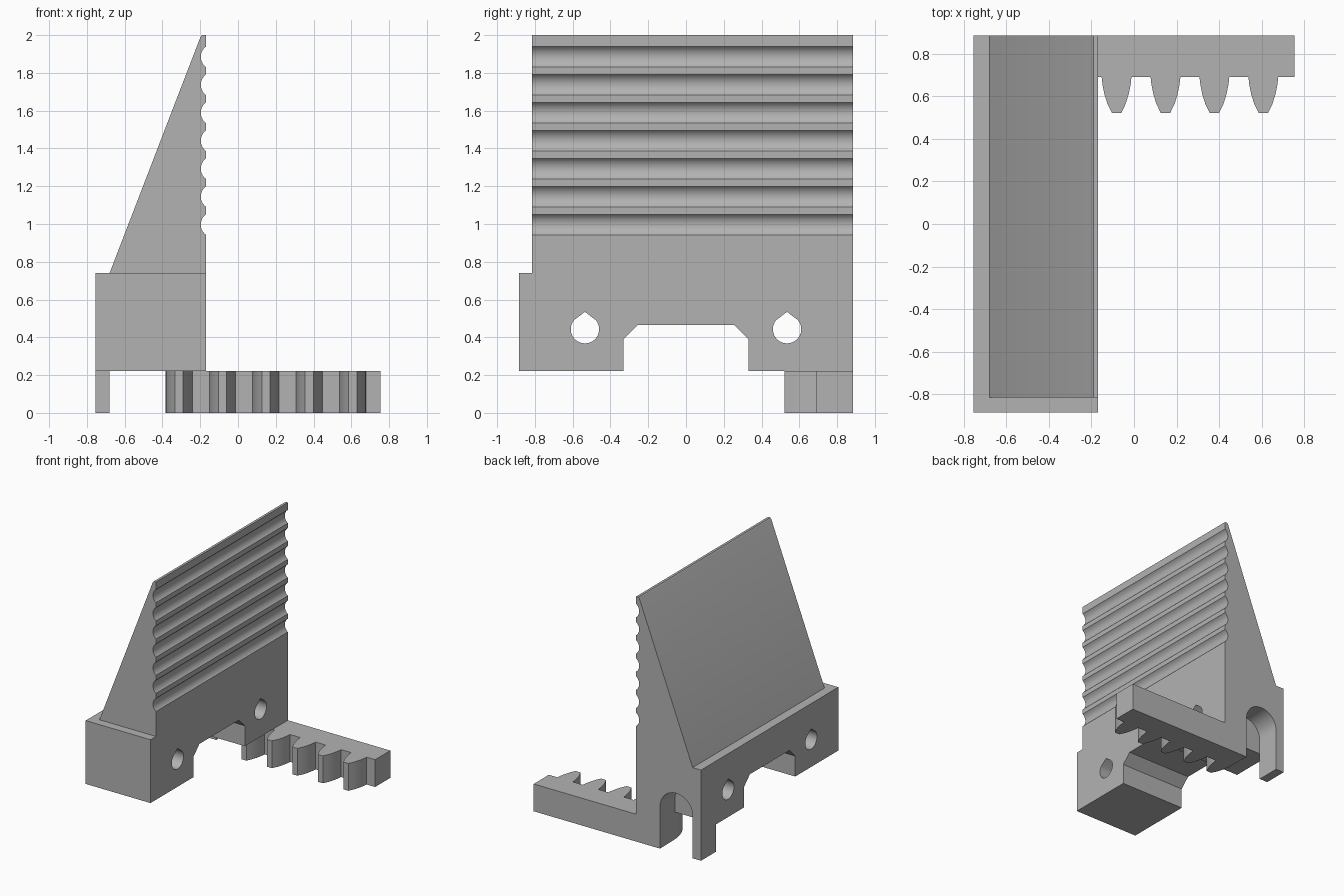
import bpy, bmesh, math
from mathutils import Vector

cube = bpy.data.objects.get("Cube")
if cube:
    bpy.data.objects.remove(cube, do_unlink=True)

grey = bpy.data.materials.new("plain grey")
grey.use_nodes = True
colour = (0.45, 0.45, 0.45, 1)
grey.diffuse_color = colour
grey.node_tree.nodes["Principled BSDF"].inputs["Base Color"].default_value = colour


def prism(name, profile, axis, lo, hi):
    """Extrude a 2D profile along an axis; the profile uses the other two axes in order."""
    bm = bmesh.new()
    place = {"x": lambda a, b: (lo, a, b),
             "y": lambda a, b: (a, lo, b),
             "z": lambda a, b: (a, b, lo)}[axis]
    face = bm.faces.new([bm.verts.new(place(a, b)) for a, b in profile])
    step = Vector([hi - lo if axis == k else 0 for k in "xyz"])
    new = bmesh.ops.extrude_face_region(bm, geom=[face])["geom"]
    bmesh.ops.translate(bm, vec=step, verts=[v for v in new if isinstance(v, bmesh.types.BMVert)])
    bmesh.ops.recalc_face_normals(bm, faces=bm.faces)
    mesh = bpy.data.meshes.new(name)
    bm.to_mesh(mesh)
    bm.free()
    mesh.materials.append(grey)
    obj = bpy.data.objects.new(name, mesh)
    bpy.context.collection.objects.link(obj)
    return obj


def smooth(obj):
    bpy.ops.object.select_all(action="DESELECT")
    obj.select_set(True)
    bpy.context.view_layer.objects.active = obj
    bpy.ops.object.shade_smooth_by_angle(angle=math.radians(25))


def arc(cx, cy, r, start, end, n):
    angles = [math.radians(start + (end - start) * i / n) for i in range(n + 1)]
    return [(cx + r * math.cos(t), cy + r * math.sin(t)) for t in angles]


def cut(obj, cutter):
    cutter.hide_render = True
    mod = obj.modifiers.new(cutter.name, "BOOLEAN")
    mod.operation = "DIFFERENCE"
    mod.solver = "EXACT"
    mod.object = cutter
    bpy.context.view_layer.objects.active = obj
    bpy.ops.object.modifier_apply(modifier=mod.name)
    bpy.data.objects.remove(cutter, do_unlink=True)


LEFT, FACE = -0.755, -0.17
BACK, BAR_FRONT = 0.885, 0.69
FLOOR, SHELF = 0.223, 0.74
SLOT_L, SLOT_R = -0.68, -0.385

# Base block with its chamfered channel
channel = [(0.33, FLOOR), (0.33, 0.39), (0.255, 0.465)]
base = prism("base_block",
             [(-BACK, FLOOR)] + [(-y, z) for y, z in channel] + channel[::-1]
             + [(BACK, FLOOR), (BACK, SHELF), (-BACK, SHELF)],
             "x", LEFT, FACE)

# Teardrop rod holes
for side in (-1, 1):
    hole = arc(side * 0.535, 0.443, 0.075, 140, 400, 28) + [(side * 0.535, 0.535)]
    cut(base, prism("rod_hole", hole, "x", -1, 0.1))

# Arched pocket in the back
mid, radius = (SLOT_L + SLOT_R) / 2, (SLOT_R - SLOT_L) / 2
arch = [(SLOT_L, 0.1), (SLOT_R, 0.1)] + arc(mid, 0.343, radius, 0, 180, 24)
cut(base, prism("back_pocket", arch, "y", BAR_FRONT, 1))
smooth(base)

# Wedge jaw with rounded grip grooves
GROOVES, PITCH, WIDTH, DEPTH = 7, 0.148, 0.108, 0.027
r = (WIDTH ** 2 / 4 + DEPTH ** 2) / (2 * DEPTH)
half = math.degrees(math.asin(WIDTH / 2 / r))
outline = [(-0.68, SHELF), (FACE, SHELF)]
for i in range(GROOVES):
    z = 0.997 + i * PITCH
    outline += arc(FACE + r - DEPTH, z, r, 180 + half, 180 - half, 12)
outline += [(FACE, 2), (-0.19, 2), (-0.2, 1.987)]
jaw = prism("ridged_jaw", outline, "y", -0.815, BACK)
smooth(jaw)

# Toothed rack along the back
flank = [(0.07, BAR_FRONT), (0.066, 0.655), (0.057, 0.61), (0.043, 0.565), (0.022, 0.522)]
rack_outline = [(0.755, BACK), (SLOT_R, BACK)]
for i in range(5):
    x = -0.312 + i * 0.23
    rack_outline += [(x - w, y) for w, y in flank] + [(x + w, y) for w, y in flank[::-1]]
rack_outline += [(0.755, BAR_FRONT)]
rack = prism("gear_rack", rack_outline, "z", 0, FLOOR)
smooth(rack)

# Foot beside the pocket
prism("back_foot", [(LEFT, BAR_FRONT), (SLOT_L, BAR_FRONT), (SLOT_L, BACK), (LEFT, BACK)],
      "z", 0, FLOOR)
